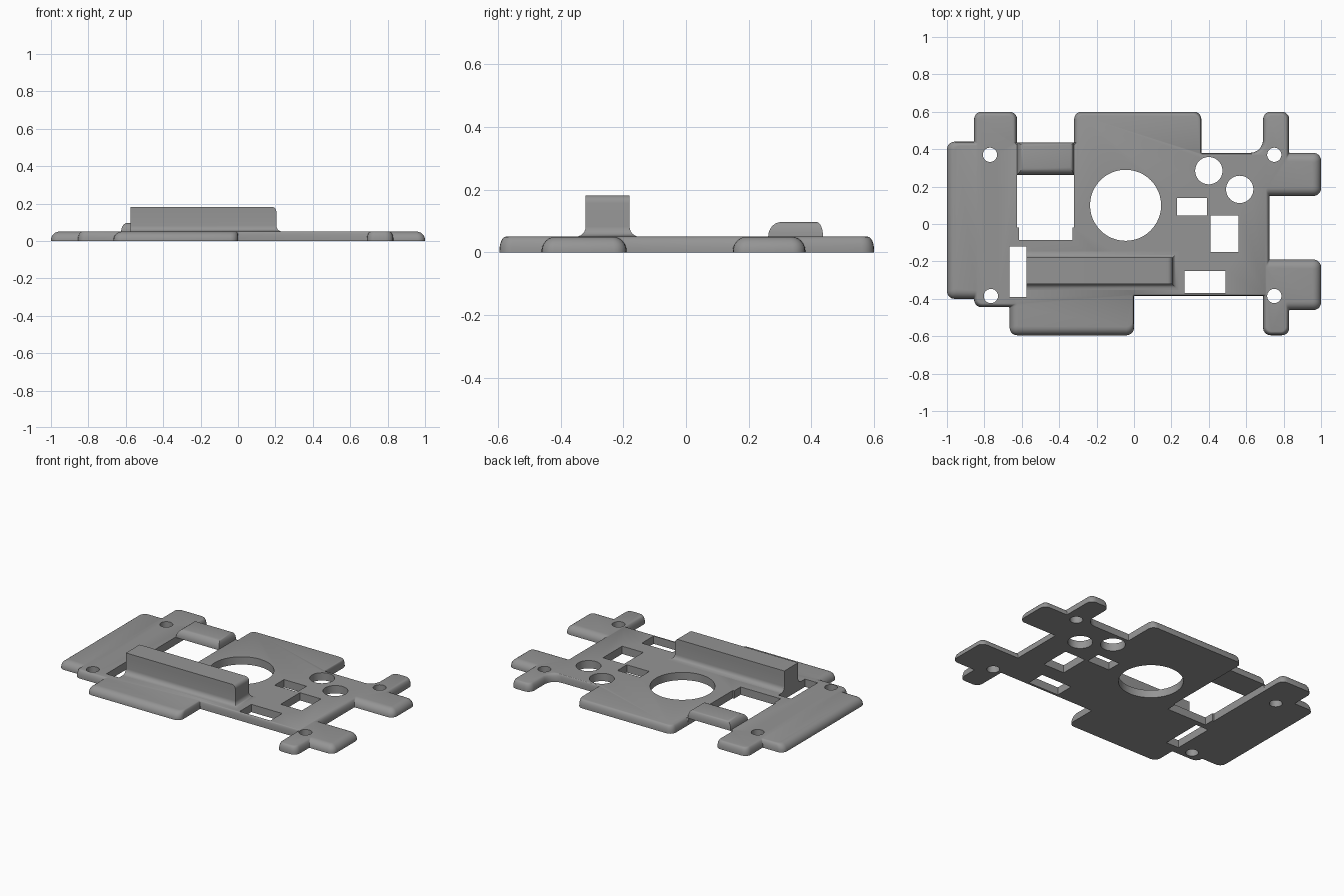
import bpy, bmesh, math
from mathutils import Vector

if "Cube" in bpy.data.objects:
    bpy.data.objects.remove(bpy.data.objects["Cube"])

grey = bpy.data.materials.new("mid_grey")
grey.diffuse_color = (0.30, 0.30, 0.30, 1)
grey.use_nodes = True
grey.node_tree.nodes["Principled BSDF"].inputs["Base Color"].default_value = grey.diffuse_color
T = 0.05  # plate thickness


def finish(name, bm, smooth=True):
    bmesh.ops.recalc_face_normals(bm, faces=bm.faces)
    me = bpy.data.meshes.new(name)
    bm.to_mesh(me)
    bm.free()
    me.materials.append(grey)
    ob = bpy.data.objects.new(name, me)
    bpy.context.collection.objects.link(ob)
    if smooth:
        smooth_by_angle(ob)
    return ob


def smooth_by_angle(ob):
    bpy.ops.object.select_all(action='DESELECT')
    ob.select_set(True)
    bpy.context.view_layer.objects.active = ob
    bpy.ops.object.shade_smooth_by_angle(angle=math.radians(35))


def loft(bm, rings):
    """Skin a stack of equal-length point rings and cap both ends."""
    loops = [[bm.verts.new(p) for p in ring] for ring in rings]
    n = len(loops[0])
    for a, b in zip(loops, loops[1:]):
        for i in range(n):
            j = (i + 1) % n
            bm.faces.new((a[i], a[j], b[j], b[i]))
    bm.faces.new(loops[0][::-1])
    bm.faces.new(loops[-1])


def rect(x0, x1, y0, y1, z):
    return [(x0, y0, z), (x1, y0, z), (x1, y1, z), (x0, y1, z)]


# Clockwise plate corners: x, y, rounding of the edge that starts there
S, M, L = 0.008, 0.02, 0.045
outline = [
    (-1, 0.44, M), (-0.855, 0.44, M), (-0.855, 0.6, M), (-0.625, 0.6, M),
    (-0.625, 0.44, M), (-0.32, 0.44, M), (-0.32, 0.6, M), (0.36, 0.6, S),
    (0.36, 0.38, S), (0.69, 0.38, M), (0.69, 0.6, M), (0.83, 0.6, M),
    (0.83, 0.38, L), (1, 0.38, L), (1, 0.15, L), (0.725, 0.15, M),
    (0.725, -0.19, L), (1, -0.19, L), (1, -0.46, L), (0.83, -0.46, M),
    (0.83, -0.595, M), (0.69, -0.595, M), (0.69, -0.385, S), (0, -0.385, S),
    (0, -0.595, L), (-0.665, -0.595, L), (-0.665, -0.445, M),
    (-0.855, -0.445, M), (-0.855, -0.4, L), (-1, -0.4, L)]


def plate_ring(z, k):
    """Outline inset by k times each edge's rounding, with rounded corners."""
    pts, n = [], len(outline)
    for i in range(n):
        p = Vector(outline[i][:2])
        d0 = (p - Vector(outline[i - 1][:2])).normalized()
        d1 = (Vector(outline[(i + 1) % n][:2]) - p).normalized()
        w0, w1 = outline[i - 1][2] * k, outline[i][2] * k
        c = p + Vector((d0.y, -d0.x)) * w0 + Vector((d1.y, -d1.x)) * w1
        convex = d0.x * d1.y - d0.y * d1.x < 0
        r = 0.04 - 0.7 * min(w0, w1) if convex else 0.003 + 0.5 * min(w0, w1)
        if i == 9:
            r = 0.07  # large fillet beside the rear tab
        centre = c - d0 * r + d1 * r
        for s in range(6):
            a = s / 5 * math.pi / 2
            q = centre - d1 * r * math.cos(a) + d0 * r * math.sin(a)
            pts.append((q.x, q.y, z))
    return pts


# Base plate with rounded upper rim
bm = bmesh.new()
rings = [plate_ring(0, 0), plate_ring(T - L, 0)]
for s in range(1, 7):
    a = s / 6 * math.pi / 2
    rings.append(plate_ring(T - L + L * math.sin(a), 1 - math.cos(a)))
loft(bm, rings)
plate = finish("base_plate", bm, False)

# Openings: rectangular windows, then round holes
cut = bmesh.new()
for x0, x1, y0, y1 in [(-0.625, -0.32, -0.02, 0.47), (-0.615, -0.33, -0.085, 0.0),
                       (-0.665, -0.575, -0.39, -0.12), (0.23, 0.39, 0.045, 0.14),
                       (0.41, 0.56, -0.15, 0.045), (0.27, 0.49, -0.37, -0.25)]:
    loft(cut, [rect(x0, x1, y0, y1, -0.1), rect(x0, x1, y0, y1, 0.2)])
for x, y, r in [(-0.045, 0.1, 0.19), (0.4, 0.285, 0.073), (0.565, 0.185, 0.073),
                (-0.77, 0.37, 0.038), (-0.765, -0.385, 0.038),
                (0.75, 0.37, 0.038), (0.75, -0.385, 0.038)]:
    circle = [(x + r * math.cos(i * math.tau / 48), y + r * math.sin(i * math.tau / 48))
              for i in range(48)]
    loft(cut, [[(u, v, z) for u, v in circle] for z in (-0.1, 0.2)])
cutter = finish("opening_cutter", cut, False)
cutter.hide_render = True
mod = plate.modifiers.new("openings", 'BOOLEAN')
mod.operation, mod.object, mod.solver, mod.use_self = 'DIFFERENCE', cutter, 'EXACT', True
bpy.context.view_layer.objects.active = plate
bpy.ops.object.modifier_apply(modifier=mod.name)
bpy.data.objects.remove(cutter)
smooth_by_angle(plate)

# Upright rib: filleted foot on three sides, rounded top at the right end
bm = bmesh.new()
R = 0.032
rings = [rect(-0.575, 0.205 + R, -0.32 - R, -0.18 + R, T - 0.005)]
for s in range(7):
    a = s / 6 * math.pi / 2
    o = R * (1 - math.sin(a))
    rings.append(rect(-0.575, 0.205 + o, -0.32 - o, -0.18 + o, T + R * (1 - math.cos(a))))
for s in range(6):
    a = s / 5 * math.pi / 2
    rings.append(rect(-0.575, 0.205 - 0.025 * (1 - math.cos(a)), -0.32, -0.18,
                      0.157 + 0.025 * math.sin(a)))
loft(bm, rings)
finish("upright_rib", bm)

# Raised bridge across the large window, rounded on its edges
bm = bmesh.new()
rings = [rect(-0.635, -0.31, 0.262, 0.437, T - 0.005)]
for s in range(7):
    a = s / 6 * math.pi / 2
    k = 1 - math.cos(a)
    rings.append(rect(-0.625 + 0.035 * k, -0.32 - 0.02 * k, 0.262 + 0.042 * k,
                      0.437 - 0.02 * k, T + 0.047 * math.sin(a)))
loft(bm, rings)
finish("bridge", bm)
